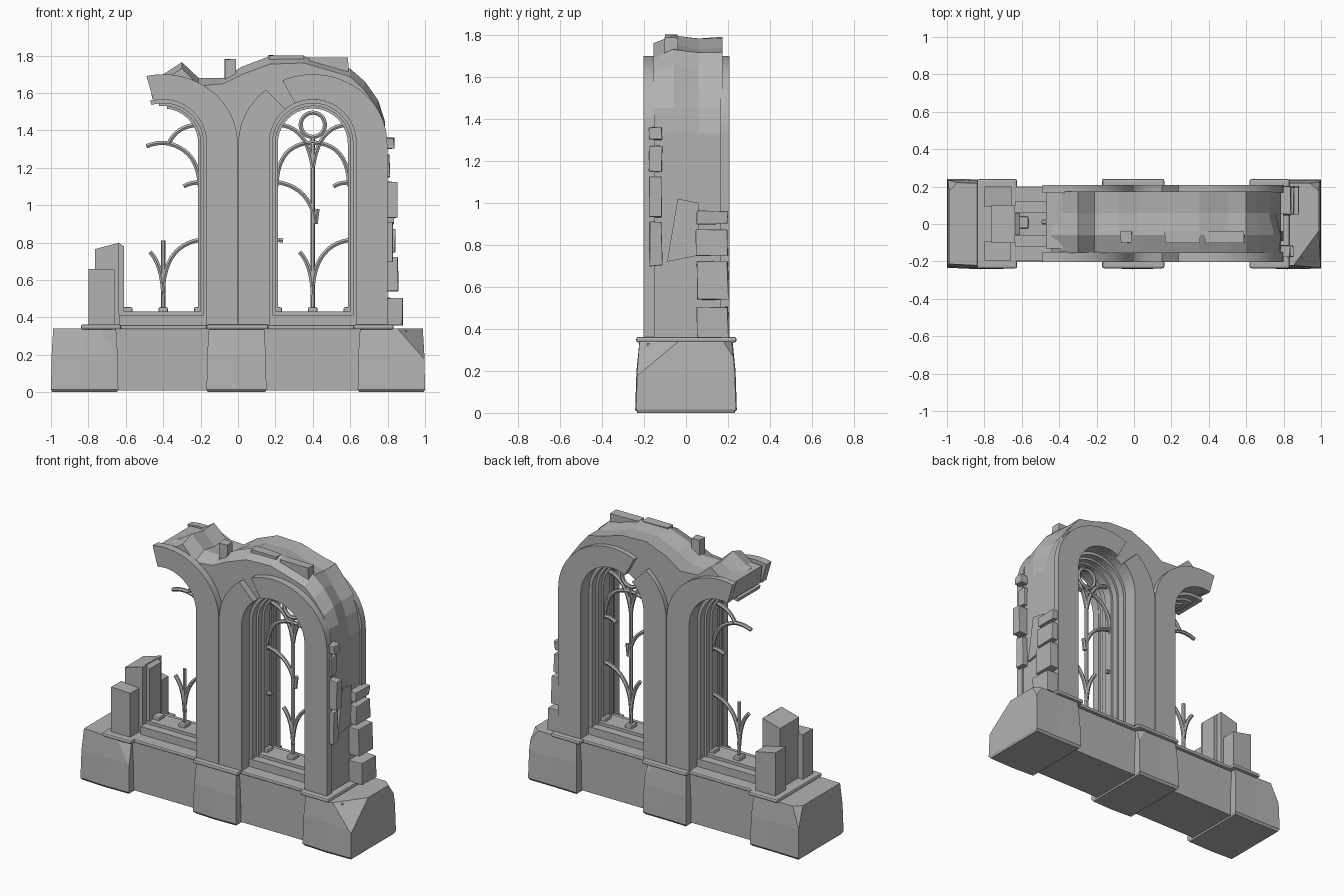
import bpy, bmesh, random
from math import cos, sin, radians, pi
from mathutils import Vector

if "Cube" in bpy.data.objects:
    bpy.data.objects.remove(bpy.data.objects["Cube"])

random.seed(4)
SPRING, FLOOR = 1.33, 0.36
STONE = bpy.data.materials.new("grey_stone")
STONE.diffuse_color = (0.45, 0.45, 0.45, 1)
STONE.use_nodes = True
STONE.node_tree.nodes["Principled BSDF"].inputs["Base Color"].default_value = STONE.diffuse_color


def finish(bm, name, bevel=0, smooth=False):
    bmesh.ops.recalc_face_normals(bm, faces=bm.faces)
    me = bpy.data.meshes.new(name)
    bm.to_mesh(me)
    bm.free()
    me.materials.append(STONE)
    ob = bpy.data.objects.new(name, me)
    bpy.context.collection.objects.link(ob)
    if bevel:
        m = ob.modifiers.new("bevel", 'BEVEL')
        m.width, m.segments, m.limit_method = bevel, 2, 'ANGLE'
    if smooth:
        smooth_object(ob)
    return ob


def smooth_object(ob):
    bpy.ops.object.select_all(action='DESELECT')
    ob.select_set(True)
    bpy.context.view_layer.objects.active = ob
    bpy.ops.object.shade_smooth_by_angle(angle=radians(30))


def loft(loops, name, chips=(), **kw):
    """Join equal-length point loops, cap both ends, then slice off chips (point, normal)."""
    bm = bmesh.new()
    rows = [[bm.verts.new(p) for p in loop] for loop in loops]
    n = len(rows[0])
    for a, b in zip(rows, rows[1:]):
        for i in range(n):
            bm.faces.new((a[i], a[(i + 1) % n], b[(i + 1) % n], b[i]))
    bm.faces.new(rows[0])
    bm.faces.new(rows[-1])
    for co, no in chips:
        geom = bm.verts[:] + bm.edges[:] + bm.faces[:]
        cut = bmesh.ops.bisect_plane(bm, geom=geom, plane_co=co, plane_no=no, clear_outer=True)
        edges = [e for e in cut['geom_cut'] if isinstance(e, bmesh.types.BMEdge)]
        bmesh.ops.holes_fill(bm, edges=edges, sides=0)
    return finish(bm, name, **kw)


def slab(name, pts, y0, y1, **kw):
    return loft([[(x, y, z) for x, z in pts] for y in (y0, y1)], name, **kw)


def box(name, x0, x1, y0, y1, z0, z1, jit=0.0, **kw):
    j = lambda: random.uniform(-jit, jit)
    loops = [[(x + j(), y + j(), z + j()) for x, y in ((x0, y0), (x1, y0), (x1, y1), (x0, y1))]
             for z in (z0, z1)]
    return loft(loops, name, **kw)


def arc(cx, w, h, a0, a1, n=20):
    return [(cx + w * cos(radians(a0 + (a1 - a0) * i / n)),
             SPRING + h * sin(radians(a0 + (a1 - a0) * i / n))) for i in range(n + 1)]


def arch(name, cx, inner, outer, a0, a1, y0, y1):
    """Arch band; an end at 0 or 180 degrees carries on down as a jamb."""
    out, inn = arc(cx, *outer, a0, a1), arc(cx, *inner, a0, a1)
    if a0 == 0:
        out.insert(0, (cx + outer[0], FLOOR))
        inn.insert(0, (cx + inner[0], FLOOR))
    if a1 == 180:
        out.append((cx - outer[0], FLOOR))
        inn.append((cx - inner[0], FLOOR))
    return slab(name, out + inn[::-1], y0, y1, smooth=True)


# Plinth wall and the three swollen foundation blocks
box("plinth_wall", -0.9, 0.9, -0.185, 0.185, 0.01, 0.33)


def foundation(name, x0, x1, chips):
    loops = []
    for z, d in ((0, 0.012), (0.015, 0), (0.2, 0.006), (0.34, 0.02)):
        a, b, w = x0 + d * 0.6, x1 - d * 0.6, 0.242 - d
        m = (a + b) / 2
        loops.append([(a, -w + 0.008, z), (m, -w, z), (b, -w + 0.004, z),
                      (b, w - 0.004, z), (m, w - 0.004, z), (a, w, z)])
    loft(loops, name, chips=[(Vector(c), Vector(n).normalized()) for c, n in chips])


foundation("left_foundation", -1.0, -0.64, [((-0.7, -0.225, 0.28), (0.35, -1, 0.3)),
                                            ((-0.985, 0.21, 0.28), (-1, 1, 0.5))])
foundation("middle_foundation", -0.168, 0.152, [((0.13, 0.215, 0.3), (0.5, 1, 0.4))])
foundation("right_foundation", 0.64, 1.0, [((0.95, -0.14, 0.3), (0.75, -0.55, 0.7)),
                                           ((0.975, 0.21, 0.31), (0.6, 0.7, 0.5))])

# String course, stepping out around each pier
box("string_course", -0.8, 0.8, -0.2, 0.2, 0.335, 0.36, bevel=0.008)
for x0, x1, n in ((-0.84, -0.625, "left"), (-0.17, 0.162, "middle"), (0.618, 0.832, "right")):
    box(n + "_pier_cap", x0, x1, -0.237, 0.24, 0.335, 0.362, bevel=0.01)

# Stepped sills below both windows
for s, n in ((-1, "left"), (1, "right")):
    c = 0.4 * s
    for k, (w, z) in enumerate(((0.12, 0.412), (0.065, 0.432))):
        box(f"{n}_sill_{k}", c - 0.235, c + 0.235, -w, w, 0.355, z)

# Rubble core wall: one outline around both arches with a ragged top
top = [(0.785, 1.33), (0.785, 1.45), (0.75, 1.56), (0.68, 1.66), (0.6, 1.73), (0.5, 1.755),
       (0.35, 1.797), (0.17, 1.797), (0.02, 1.74), (-0.08, 1.68), (-0.21, 1.68),
       (-0.3, 1.765), (-0.4, 1.7), (-0.44, 1.69)]
rest = (arc(-0.4, 0.235, 0.235, 98, 0) + [(-0.165, FLOOR), (0.165, FLOOR)]
        + arc(0.4, 0.235, 0.235, 180, 0) + [(0.635, FLOOR), (0.785, FLOOR)])
core = []
for y, drop, worn in ((-0.155, 0.03, 0.01), (-0.06, 0.0, 0), (0.06, 0.012, 0.03), (0.175, 0.005, 0.02)):
    core.append([(x - (worn if x > 0.65 and z > 1.4 else 0), y,
                  z - (drop + random.uniform(0, 0.015) if z > 1.5 and drop else 0))
                 for x, z in top] + [(x, y, z) for x, z in rest])
loft(core, "rubble_core")

# Raised arch bands, front and back, broken near the crown
IN, OUT = (0.232, 0.235), (0.398, 0.37)
for n, y0, y1 in (("front", -0.202, -0.15), ("back", 0.165, 0.208)):
    arch(n + "_right_band", 0.4, IN, OUT, 0, 114, y0, y1)
    arch(n + "_right_band_inner", 0.4, IN, OUT, 129, 180, y0, y1)
    arch(n + "_left_band", -0.4, IN, OUT, 0, 103, y0, y1)
slab("broken_left_tip", [(-0.46, 1.57), (-0.4, 1.57), (-0.36, 1.69), (-0.47, 1.685)], -0.13, 0.17)

# Stepped reveals inside the openings
for k, (ri, ro, w, end) in enumerate(((0.215, 0.24, 0.115, 107), (0.2, 0.225, 0.07, 96),
                                      (0.187, 0.21, 0.03, 84))):
    arch(f"right_reveal_{k}", 0.4, (ri, ri), (ro, ro), 0, 180, -w, w)
    arch(f"left_reveal_{k}", -0.4, (ri, ri), (ro, ro), 0, end, -w, w)

# Stumps of the fallen left pier
slab("left_stump_core", [(-0.765, 0.36), (-0.635, 0.36), (-0.635, 0.8), (-0.765, 0.765)], -0.1, 0.1)
slab("left_stump_frame", [(-0.64, 0.36), (-0.61, 0.36), (-0.61, 0.78), (-0.64, 0.8)], -0.06, 0.06)
slab("left_stump_front", [(-0.8, 0.36), (-0.66, 0.36), (-0.66, 0.655), (-0.8, 0.66)], -0.195, -0.09)
slab("left_stump_back", [(-0.8, 0.36), (-0.655, 0.36), (-0.655, 0.62), (-0.8, 0.65)], 0.09, 0.2)

# Toothed bricks on the broken right side: x end, y range, z range
for i, (x, y0, y1, z0, z1) in enumerate((
        (0.835, -0.175, -0.115, 1.3, 1.36), (0.81, -0.175, -0.115, 1.15, 1.27),
        (0.85, -0.175, -0.115, 0.93, 1.125), (0.825, -0.175, -0.115, 0.7, 0.91),
        (0.835, 0.05, 0.2, 0.9, 0.96), (0.84, 0.05, 0.2, 0.75, 0.87),
        (0.855, 0.05, 0.2, 0.54, 0.72), (0.88, 0.05, 0.2, 0.355, 0.505))):
    box(f"side_brick_{i}", 0.74, x, y0, y1, z0, z1, jit=0.004, bevel=0.004)
loft([[(x, -0.09, 0.72), (x, 0.06, 0.75), (x, 0.06, 1.0), (x, -0.04, 1.02)] for x in (0.76, 0.8)],
     "side_patch")

# Loose stones on top
for i, b in enumerate(((-0.07, -0.012, -0.1, -0.04, 1.66, 1.78), (0.165, 0.352, -0.1, -0.04, 1.74, 1.8),
                       (0.38, 0.59, -0.1, -0.04, 1.7, 1.787))):
    box(f"top_stone_{i}", *b, jit=0.003)


# Window tracery from swept bars; each is start, control, end in x, z
def tracery(name, cx, bars, ring=None):
    cu = bpy.data.curves.new(name, 'CURVE')
    cu.dimensions, cu.bevel_depth, cu.bevel_resolution, cu.use_fill_caps = '3D', 0.013, 1, True
    cu.materials.append(STONE)
    paths = []
    for a, c, b in bars:
        paths.append([tuple((1 - t) ** 2 * a[i] + 2 * t * (1 - t) * c[i] + t * t * b[i] for i in (0, 1))
                      for t in (k / 10 for k in range(11))])
    if ring:
        paths.append([(ring[2] * cos(k * pi / 12), ring[1] + ring[2] * sin(k * pi / 12)) for k in range(24)])
    for p in paths:
        sp = cu.splines.new('POLY')
        sp.points.add(len(p) - 1)
        for q, (x, z) in zip(sp.points, p):
            q.co = (cx + x, 0.01, z, 1)
        sp.use_cyclic_u = len(p) == 24
    ob = bpy.data.objects.new(name, cu)
    bpy.context.collection.objects.link(ob)
    bpy.ops.object.select_all(action='DESELECT')
    ob.select_set(True)
    bpy.context.view_layer.objects.active = ob
    bpy.ops.object.convert(target='MESH')
    smooth_object(bpy.context.object)


low = [((0, 0.57), (0.02, 0.79), (0.2, 0.815)), ((0, 0.52), (-0.005, 0.68), (-0.07, 0.75))]
stub = ((0.11, 1.1), (0.15, 1.125), (0.2, 1.12))
tracery("right_tracery", 0.4, low + [
    ((0, 0.43), (0, 0.9), (0, 1.36)), stub,
    ((-0.2, 0.815), (-0.18, 0.815), (-0.16, 0.81)),
    ((0.015, 0.9), (-0.01, 1.1), (-0.2, 1.125)),
    ((0.015, 0.9), (0.02, 0.94), (0.025, 0.98)),
    ((0, 1.335), (0.19, 1.33), (0.195, 1.1)), ((0, 1.335), (-0.19, 1.33), (-0.195, 1.1)),
    ((0, 1.2), (0.03, 1.42), (0.18, 1.43)), ((0, 1.2), (-0.03, 1.42), (-0.18, 1.43))],
    ring=(0, 1.43, 0.065))
tracery("left_tracery", -0.4, low + [
    ((0, 0.43), (0, 0.6), (0, 0.81)), stub,
    ((-0.09, 1.315), (-0.03, 1.34), (0.03, 1.33)), ((0.03, 1.33), (0.19, 1.29), (0.195, 1.1)),
    ((0.03, 1.33), (0.07, 1.42), (0.18, 1.43))])

# Small feet under the mullions and at the corners
for c in (-0.4, 0.4):
    for dx in (-0.19, 0, 0.19):
        box("tracery_foot", c + dx - 0.025, c + dx + 0.025, -0.025, 0.04, 0.42, 0.455, bevel=0.008)
